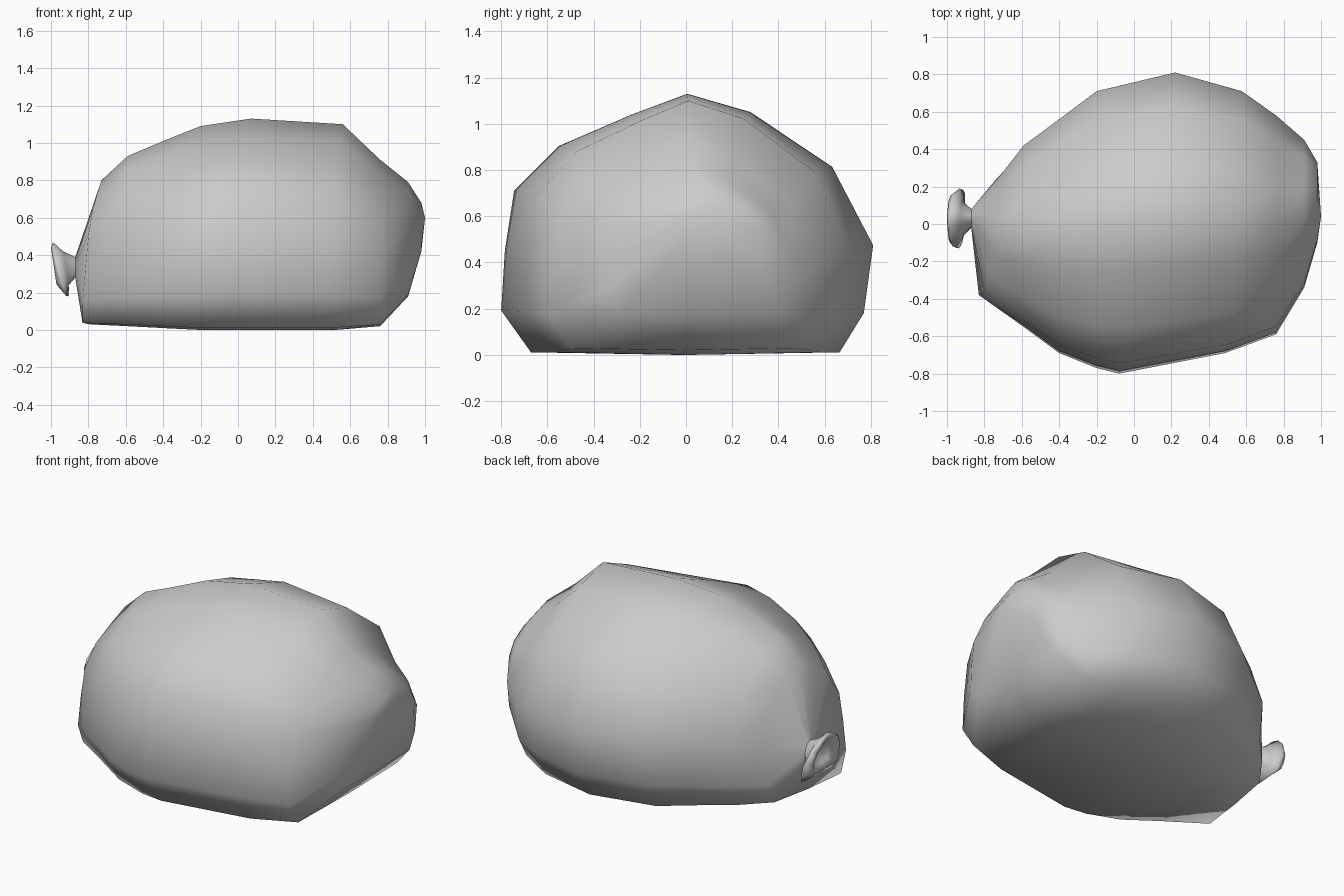
import bpy
import bmesh

if "Cube" in bpy.data.objects:
    bpy.data.objects.remove(bpy.data.objects["Cube"], do_unlink=True)

grey = bpy.data.materials.new("sack grey")
grey.use_nodes = True
colour = (0.6, 0.6, 0.6, 1)
grey.diffuse_color = colour
grey.node_tree.nodes["Principled BSDF"].inputs["Base Color"].default_value = colour

# Slumped cross-section: y runs -1..1, z runs 0..1, flat underneath
SLUMPED = [(-.84, .01), (-1, .17), (-.98, .4), (-.93, .63), (-.69, .8),
           (-.3, .92), (0, 1), (.34, .93), (.78, .72), (1, .42),
           (.95, .16), (.82, .01), (0, 0)]


def ring(bm, x, y0, y1, z0, z1, tilt_z=0, tilt_y=0):
    """One cross-section stretched to the given extents and leaned along x."""
    return [bm.verts.new((x + tilt_z * (v - .5) + tilt_y * u / 2,
                          (y0 + y1) / 2 + u * (y1 - y0) / 2,
                          z0 + v * (z1 - z0))) for u, v in SLUMPED]


def loft(name, sections, tip):
    """Bridge the sections in order and close the last one to a point."""
    bm = bmesh.new()
    rings = [ring(bm, *s) for s in sections]
    count = len(SLUMPED)
    for a, b in zip(rings, rings[1:]):
        for i in range(count):
            j = (i + 1) % count
            bm.faces.new((a[i], a[j], b[j], b[i]))
    end = bm.verts.new(tip)
    for i in range(count):
        bm.faces.new((rings[-1][i], rings[-1][(i + 1) % count], end))
    bmesh.ops.recalc_face_normals(bm, faces=bm.faces)
    mesh = bpy.data.meshes.new(name)
    bm.to_mesh(mesh)
    bm.free()
    mesh.materials.append(grey)
    mesh.shade_smooth()
    obj = bpy.data.objects.new(name, mesh)
    bpy.context.collection.objects.link(obj)
    return obj


# Sack body, from the tied neck to the rounded bottom end
loft("sack_body", [
    (-.87, -.02, .08, .28, .39),
    (-.76, -.38, .26, .03, .8, .06, .1),
    (-.59, -.55, .42, .02, .93),
    (-.4, -.69, .56, .01, 1.01),
    (-.2, -.77, .71, 0, 1.09),
    (.07, -.8, .81, 0, 1.13, 0, .3),
    (.54, -.69, .71, 0, 1.1, .04, .08),
    (.76, -.59, .58, .02, .91),
    (.91, -.34, .45, .18, .79),
    (.98, -.1, .33, .42, .68),
], (1, .04, .6))

# Flared mouth beyond the tie, folded back inside as a hollow
loft("tied_mouth", [
    (-.87, -.02, .08, .28, .39),
    (-.92, -.06, .12, .24, .42, -.03),
    (-.95, -.13, .19, .18, .47, -.08, .02),
    (-.985, -.1, .15, .24, .44, -.03),
    (-.94, -.05, .1, .27, .4),
], (-.89, .03, .34))
